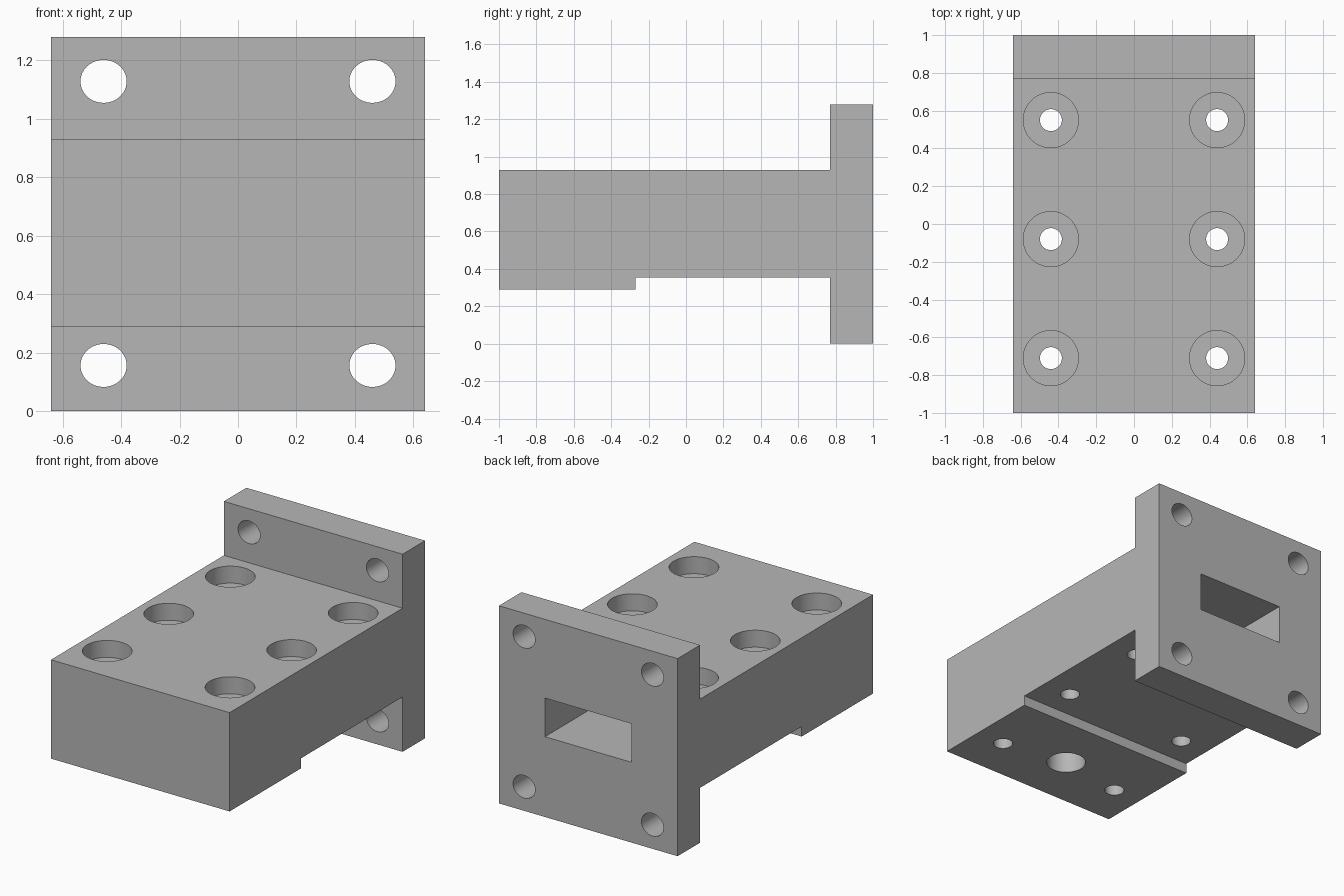
import bpy
import bmesh
import math
from mathutils import Matrix, Vector

if "Cube" in bpy.data.objects:
    bpy.data.objects.remove(bpy.data.objects["Cube"], do_unlink=True)

metal = bpy.data.materials.new("grey metal")
metal.use_nodes = True
GREY = (0.47, 0.47, 0.47, 1)
metal.diffuse_color = GREY
metal.node_tree.nodes["Principled BSDF"].inputs["Base Color"].default_value = GREY


def make_object(name, bm):
    bmesh.ops.recalc_face_normals(bm, faces=bm.faces)
    mesh = bpy.data.meshes.new(name)
    bm.to_mesh(mesh)
    bm.free()
    mesh.materials.append(metal)
    obj = bpy.data.objects.new(name, mesh)
    bpy.context.collection.objects.link(obj)
    return obj


def cut(target, bm, name):
    """Subtract a closed shape from the target and discard the cutter."""
    cutter = make_object(name, bm)
    cutter.hide_render = True
    mod = target.modifiers.new(name, 'BOOLEAN')
    mod.operation = 'DIFFERENCE'
    mod.solver = 'EXACT'
    mod.object = cutter
    bpy.context.view_layer.objects.active = target
    bpy.ops.object.modifier_apply(modifier=mod.name)
    bpy.data.objects.remove(cutter, do_unlink=True)


def add_cylinder(bm, start, end, radius, squash=1.0):
    """Cylinder between two points; squash scales its z for oval holes."""
    start, end = Vector(start), Vector(end)
    axis = end - start
    turn = axis.to_track_quat('Z', 'Y').to_matrix().to_4x4()
    place = Matrix.Translation((start + end) / 2) @ Matrix.Diagonal((1, 1, squash, 1)) @ turn
    bmesh.ops.create_cone(bm, cap_ends=True, segments=48, radius1=radius,
                          radius2=radius, depth=axis.length, matrix=place)


# Housing and flange: one side profile (y, z) extruded across x
HALF = 0.64
profile = [(-1, 0.29), (-0.27, 0.29), (-0.27, 0.355), (0.77, 0.355), (0.77, 0),
           (1, 0), (1, 1.28), (0.77, 1.28), (0.77, 0.93), (-1, 0.93)]
bm = bmesh.new()
face = bm.faces.new([bm.verts.new((-HALF, y, z)) for y, z in profile])
side = bmesh.ops.extrude_face_region(bm, geom=[face])
bmesh.ops.translate(bm, vec=(2 * HALF, 0, 0),
                    verts=[v for v in side["geom"] if isinstance(v, bmesh.types.BMVert)])
housing = make_object("flanged_housing", bm)

# Rectangular channel entering from the flange face, closed at the far end
bm = bmesh.new()
bmesh.ops.create_cube(bm, size=1, matrix=Matrix.Translation((0, 0.15, 0.645))
                      @ Matrix.Diagonal((0.62, 1.9, 0.25, 1)))
cut(housing, bm, "channel")

# Screw holes: narrow through holes, then wide counterbores from the top
screws = [(x, y) for x in (-0.44, 0.44) for y in (-0.71, -0.08, 0.55)]
for name, bottom, radius in (("screw_holes", 0.1, 0.058), ("counterbores", 0.82, 0.146)):
    bm = bmesh.new()
    for x, y in screws:
        add_cylinder(bm, (x, y, bottom), (x, y, 1.1), radius)
    cut(housing, bm, name)

# Oval mounting holes through the flange corners
bm = bmesh.new()
for x in (-0.46, 0.46):
    for z in (0.156, 1.128):
        add_cylinder(bm, (x, 0.6, z), (x, 1.1, z), 0.079, 0.93)
cut(housing, bm, "flange_holes")

# Probe hole from the raised pad underneath up into the channel
bm = bmesh.new()
add_cylinder(bm, (0, -0.64, 0.1), (0, -0.64, 0.6), 0.117)
cut(housing, bm, "probe_hole")

# Smooth bores with crisp edges
bpy.ops.object.select_all(action='DESELECT')
housing.select_set(True)
bpy.context.view_layer.objects.active = housing
bpy.ops.object.shade_smooth_by_angle(angle=math.radians(30))
